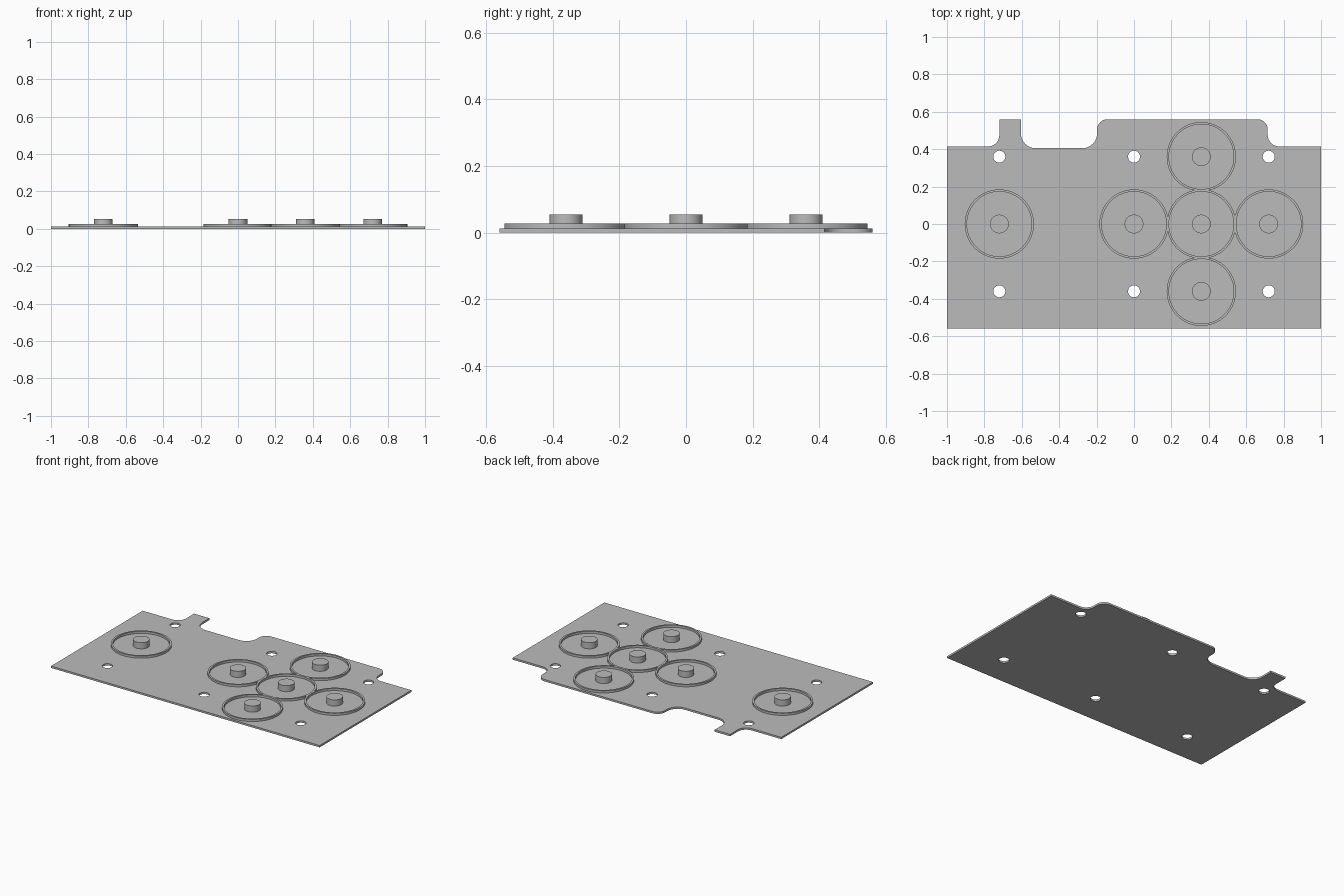
import bpy, bmesh
from math import cos, sin, pi, tau
from mathutils import Vector

cube = bpy.data.objects.get("Cube")
if cube:
    bpy.data.objects.remove(cube, do_unlink=True)

PLATE_TOP, RING_TOP, PEG_TOP = 0.0125, 0.027, 0.054
PITCH = 0.36
RING_OUT, RING_IN, PEG_R, HOLE_R = 0.185, 0.173, 0.05, 0.032

grey = bpy.data.materials.new("plain grey")
grey.use_nodes = True
grey.diffuse_color = (0.5, 0.5, 0.5, 1)
grey.node_tree.nodes["Principled BSDF"].inputs["Base Color"].default_value = (0.5, 0.5, 0.5, 1)


def circle(center, radius, count):
    return [Vector((center[0] + radius * cos(tau * i / count),
                    center[1] + radius * sin(tau * i / count))) for i in range(count)]


def rounded(corners, steps=10):
    """Outline from (x, y, fillet radius) right-angled corners."""
    points = []
    for i, (x, y, r) in enumerate(corners):
        p = Vector((x, y))
        if not r:
            points.append(p)
            continue
        a = (Vector(corners[i - 1][:2]) - p).normalized()
        b = (Vector(corners[(i + 1) % len(corners)][:2]) - p).normalized()
        for k in range(steps + 1):
            t = pi / 2 * k / steps
            points.append(p + r * (a * (1 - sin(t)) + b * (1 - cos(t))))
    return points


def finish(bm, name):
    bmesh.ops.recalc_face_normals(bm, faces=bm.faces)
    mesh = bpy.data.meshes.new(name)
    bm.to_mesh(mesh)
    bm.free()
    mesh.materials.append(grey)
    obj = bpy.data.objects.new(name, mesh)
    bpy.context.collection.objects.link(obj)
    bpy.ops.object.select_all(action='DESELECT')
    obj.select_set(True)
    bpy.context.view_layer.objects.active = obj
    bpy.ops.object.shade_smooth_by_angle(angle=pi / 6)


def slab(name, loops, bottom, top):
    """Flat region bounded by closed loops, raised to a thickness."""
    bm = bmesh.new()
    for loop in loops:
        verts = [bm.verts.new((p.x, p.y, bottom)) for p in loop]
        for i, v in enumerate(verts):
            bm.edges.new((verts[i - 1], v))
    bmesh.ops.triangle_fill(bm, edges=bm.edges[:], use_beauty=True, normal=(0, 0, 1))
    raised = bmesh.ops.extrude_face_region(bm, geom=bm.faces[:], use_keep_orig=True)["geom"]
    bmesh.ops.translate(bm, vec=(0, 0, top - bottom),
                        verts=[g for g in raised if isinstance(g, bmesh.types.BMVert)])
    finish(bm, name)


# Base plate with a notched back edge and six screw holes
outline = rounded([
    (-1, -0.56, 0), (1, -0.56, 0), (1, 0.415, 0),
    (0.715, 0.415, 0.06), (0.715, 0.56, 0.055),
    (-0.197, 0.56, 0.055), (-0.197, 0.405, 0.08),
    (-0.605, 0.405, 0.08), (-0.605, 0.56, 0),
    (-0.72, 0.56, 0), (-0.72, 0.415, 0.06), (-1, 0.415, 0)])
holes = [circle((x * PITCH, y * PITCH), HOLE_R, 32) for x in (-2, 0, 2) for y in (-1, 1)]
slab("base_plate", [outline] + holes, 0, PLATE_TOP)

# Raised rings, trimmed where neighbours meet, each with a central peg
cells = [(-2, 0), (0, 0), (1, 0), (2, 0), (1, 1), (1, -1)]
for n, (cx, cy) in enumerate(cells, 1):
    center = Vector((cx * PITCH, cy * PITCH))
    outer = circle(center, RING_OUT, 96)
    for dx, dy in ((1, 0), (-1, 0), (0, 1), (0, -1)):
        if (cx + dx, cy + dy) in cells:
            side = Vector((dx, dy))
            for p in outer:
                p -= side * max(0, (p - center).dot(side) - PITCH / 2)
    inner = circle(center, RING_IN, 96)

    bm = bmesh.new()
    rows = [[bm.verts.new((p.x, p.y, z)) for p in loop]
            for loop, z in ((outer, PLATE_TOP), (outer, RING_TOP),
                            (inner, RING_TOP), (inner, PLATE_TOP))]
    for k, row in enumerate(rows):
        below = rows[k - 1]
        for i in range(len(row)):
            bm.faces.new((below[i - 1], below[i], row[i], row[i - 1]))
    finish(bm, f"ring_{n}")

    bm = bmesh.new()
    foot = bm.faces.new([bm.verts.new((p.x, p.y, PLATE_TOP)) for p in circle(center, PEG_R, 48)])
    raised = bmesh.ops.extrude_face_region(bm, geom=[foot], use_keep_orig=True)["geom"]
    bmesh.ops.translate(bm, vec=(0, 0, PEG_TOP - PLATE_TOP),
                        verts=[g for g in raised if isinstance(g, bmesh.types.BMVert)])
    finish(bm, f"peg_{n}")
